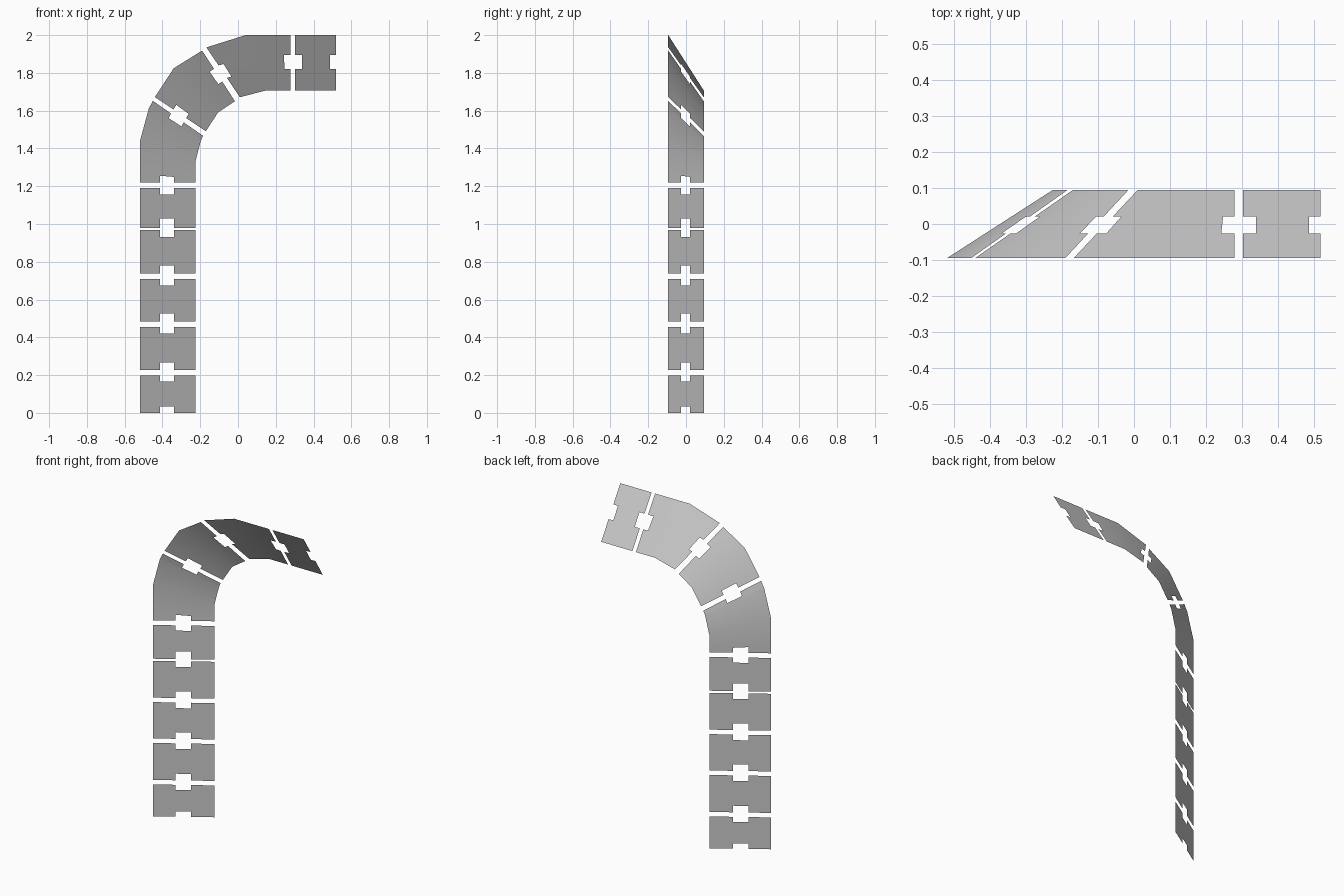
import bpy, bmesh
from mathutils import Vector

if "Cube" in bpy.data.objects:
    bpy.data.objects.remove(bpy.data.objects["Cube"])

HALF_DEPTH = 0.094
COLS = (0.0, 0.362, 0.612, 1.0)      # notch sits between the middle columns

grey = bpy.data.materials.new("neutral grey")
grey.diffuse_color = (0.6, 0.6, 0.6, 1)
grey.use_nodes = True
grey.node_tree.nodes["Principled BSDF"].inputs["Base Color"].default_value = grey.diffuse_color


def rail_point(station, t):
    """Point across the slanted band: outer edge in front, inner edge behind."""
    (xo, zo), (xi, zi) = station
    return Vector((xo + (xi - xo) * t, -HALF_DEPTH + 2 * HALF_DEPTH * t, zo + (zi - zo) * t))


def between(a, b, depth):
    """Station lying a given distance from a towards b."""
    f = depth / (rail_point(b, 0.5) - rail_point(a, 0.5)).length
    return tuple((p[0] + (q[0] - p[0]) * f, p[1] + (q[1] - p[1]) * f) for p, q in zip(a, b))


def panel(name, stations, notch_start, notch_end):
    """Thin sheet with a rectangular notch in the middle of each given end."""
    s = list(stations)
    if notch_end:
        s.insert(len(s) - 1, between(s[-1], s[-2], notch_end))
    if notch_start:
        s.insert(1, between(s[0], s[1], notch_start))
    bm = bmesh.new()
    grid = [[bm.verts.new(rail_point(st, t)) for t in COLS] for st in s]
    last = len(s) - 2
    for i in range(len(s) - 1):
        for j in range(3):
            if j == 1 and ((i == 0 and notch_start) or (i == last and notch_end)):
                continue
            bm.faces.new((grid[i][j], grid[i][j + 1], grid[i + 1][j + 1], grid[i + 1][j]))
    bmesh.ops.delete(bm, geom=[v for v in bm.verts if not v.link_faces], context='VERTS')
    mesh = bpy.data.meshes.new(name)
    bm.to_mesh(mesh)
    bm.free()
    mesh.materials.append(grey)
    ob = bpy.data.objects.new(name, mesh)
    bpy.context.collection.objects.link(ob)
    bpy.context.view_layer.objects.active = ob
    ob.select_set(True)
    bpy.ops.object.shade_smooth_by_angle(angle=0.7)
    ob.select_set(False)


def upright(z):
    return ((-0.518, z), (-0.226, z))


def level(x):
    return ((x, 2.0), (x, 1.707))


# Upright panels: bottom, top, lower notch depth, upper notch depth
for n, (z0, z1, d0, d1) in enumerate([
        (0.0, 0.198, 0.033, 0.031), (0.226, 0.456, 0.041, 0.035),
        (0.484, 0.71, 0.041, 0.035), (0.738, 0.967, 0.041, 0.035),
        (0.98, 1.19, 0.048, 0.033)]):
    panel(f"upright_panel_{n + 1}", [upright(z0), upright(z1)], d0, d1)

# Curved panels of the bend
panel("lower_bend_panel",
      [upright(1.219), ((-0.518, 1.444), (-0.226, 1.328)),
       ((-0.472, 1.612), (-0.197, 1.44)), ((-0.451, 1.652), (-0.185, 1.467))], 0.033, 0.026)
panel("middle_bend_panel",
      [((-0.44, 1.672), (-0.17, 1.491)), ((-0.34, 1.825), (-0.106, 1.59)),
       ((-0.19, 1.918), (-0.016, 1.65))], 0.027, 0.026)
panel("upper_bend_panel",
      [((-0.167, 1.935), (0.01, 1.671)), ((0.04, 2.0), (0.148, 1.707)), level(0.279)],
      0.026, 0.034)

# Level panel at the far end
panel("end_panel", [level(0.303), level(0.518)], 0.035, 0.032)
